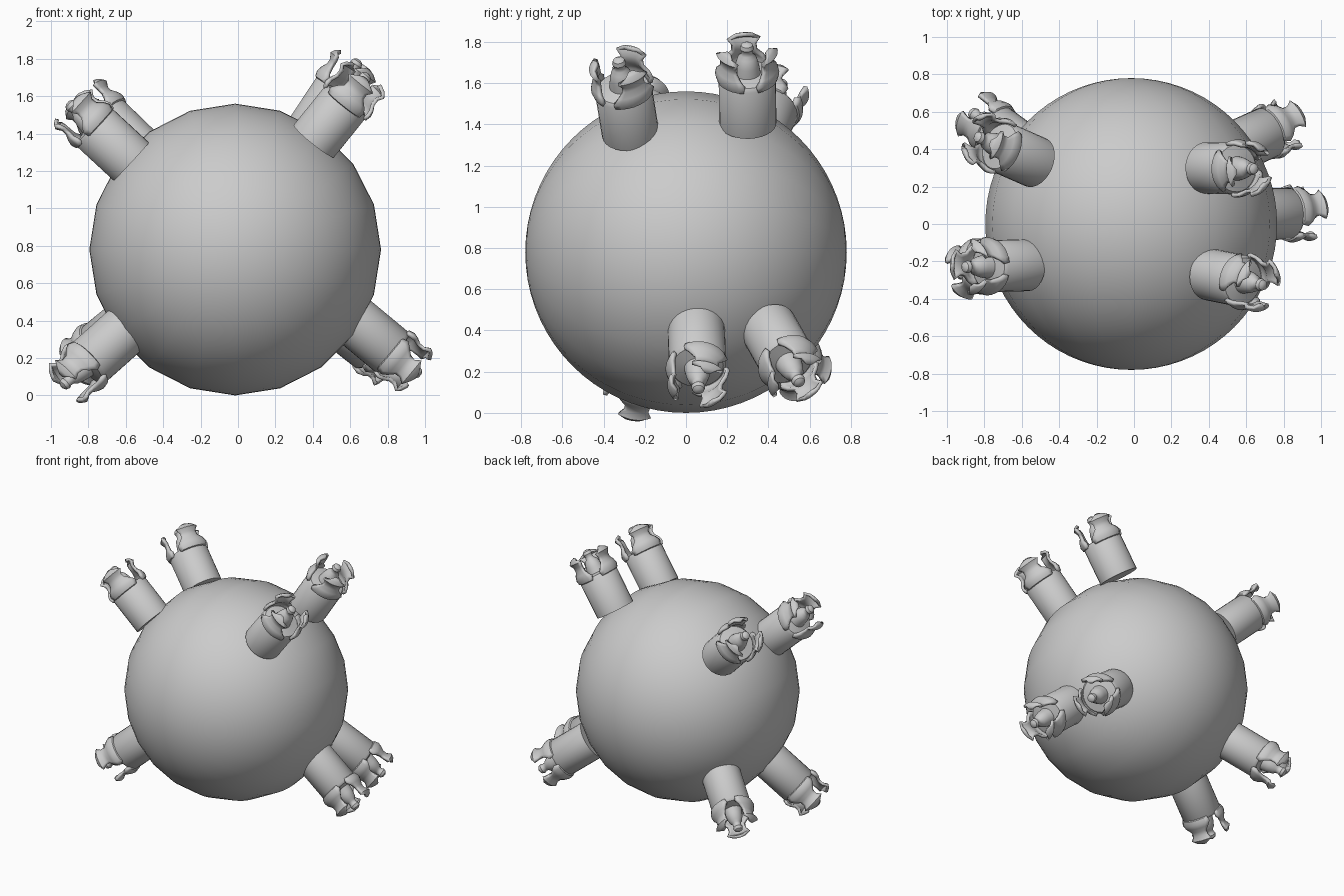
import bpy, bmesh
from math import sin, cos, pi, radians
from mathutils import Vector, Matrix

cube = bpy.data.objects.get("Cube")
if cube:
    bpy.data.objects.remove(cube, do_unlink=True)

grey = bpy.data.materials.new("plain grey")
grey.use_nodes = True
grey.diffuse_color = (0.6, 0.6, 0.6, 1)
grey.node_tree.nodes["Principled BSDF"].inputs["Base Color"].default_value = (0.6, 0.6, 0.6, 1)


def finish(bm, name, matrix=Matrix(), angle=40):
    """Turn a bmesh into a shaded, coloured object."""
    bmesh.ops.recalc_face_normals(bm, faces=bm.faces)
    mesh = bpy.data.meshes.new(name)
    bm.to_mesh(mesh)
    bm.free()
    mesh.materials.append(grey)
    obj = bpy.data.objects.new(name, mesh)
    obj.matrix_world = matrix
    bpy.context.collection.objects.link(obj)
    bpy.ops.object.select_all(action='DESELECT')
    obj.select_set(True)
    bpy.context.view_layer.objects.active = obj
    bpy.ops.object.shade_smooth_by_angle(angle=radians(angle))
    return obj


def lathe(profile, sides=28):
    """Revolve (radius, height) points about local z, closed at both ends."""
    bm = bmesh.new()
    rings = [[bm.verts.new((r * cos(2 * pi * i / sides), r * sin(2 * pi * i / sides), h))
              for i in range(sides)] for r, h in profile]
    for a, b in zip(rings, rings[1:]):
        for i in range(sides):
            j = (i + 1) % sides
            bm.faces.new((a[i], a[j], b[j], b[i]))
    bm.faces.new(rings[0])
    bm.faces.new(rings[-1])
    return bm


def petals(rows, count=3, columns=8):
    """Curved claw plates; rows give (radius, height, half width in degrees)."""
    bm = bmesh.new()
    for k in range(count):
        grid = []
        for r, h, half in rows:
            angles = [2 * pi * k / count + radians(half) * (2 * c / columns - 1)
                      for c in range(columns + 1)]
            grid.append([bm.verts.new((r * cos(a), r * sin(a), h)) for a in angles])
        for a, b in zip(grid, grid[1:]):
            for c in range(columns):
                bm.faces.new((a[c], a[c + 1], b[c + 1], b[c]))
    return bm


# Round body, with its poles on the front-to-back axis
bm = bmesh.new()
bmesh.ops.create_uvsphere(bm, u_segments=20, v_segments=36, radius=0.78)
finish(bm, "body", Matrix.Translation((-0.015, 0, 0.78)) @ Matrix.Rotation(pi / 2, 4, 'X'))

BARREL = [(0.139, 0), (0.139, 0.265), (0.125, 0.283), (0.09, 0.29), (0.065, 0.295),
          (0.058, 0.34), (0.045, 0.385), (0.03, 0.4), (0.027, 0.42), (0.034, 0.435),
          (0.028, 0.455), (0.012, 0.465)]
CLAW = [(0.12, 0.25, 38), (0.148, 0.265, 46), (0.156, 0.295, 48), (0.148, 0.325, 40),
        (0.132, 0.355, 29), (0.132, 0.385, 28), (0.15, 0.415, 34), (0.135, 0.44, 18),
        (0.11, 0.455, 6)]

# Arms: base centre, tip, and the side that the first claw faces
ARMS = {
    "upper_right_front": ((-0.57, -0.22, 1.25), (-0.91, -0.23, 1.565), (0, 1, 1)),
    "upper_right_back": ((-0.525, 0.33, 1.30), (-0.845, 0.47, 1.61), (0, 0, 1)),
    "upper_left_front": ((0.406, -0.27, 1.36), (0.69, -0.327, 1.712), (1, 0.4, 0)),
    "upper_left_back": ((0.391, 0.30, 1.406), (0.644, 0.295, 1.79), (0.5, 1, 0)),
    "lower_left_front": ((0.617, 0.05, 0.403), (0.971, 0.06, 0.109), (0, 0.3, 1)),
    "lower_left_back": ((0.515, 0.40, 0.414), (0.85, 0.55, 0.148), (0, 0.2, 1)),
    "lower_right_front": ((-0.607, -0.15, 0.345), (-0.91, -0.26, 0.075), (0.5, 0, -1)),
    "lower_right_back": ((-0.56, 0.37, 0.41), (-0.83, 0.57, 0.19), (0.2, 1, 0)),
}
for side, (base, tip, facing) in ARMS.items():
    z = (Vector(tip) - Vector(base)).normalized()
    x = Vector(facing)
    x = (x - z * x.dot(z)).normalized()
    turn = Matrix((x, z.cross(x), z)).transposed().to_4x4()
    place = Matrix.Translation(base) @ turn
    finish(lathe(BARREL), side + "_arm", place)
    claws = finish(petals(CLAW), side + "_claws", place)
    thick = claws.modifiers.new("thickness", 'SOLIDIFY')
    thick.thickness = 0.02
    thick.offset = -1
